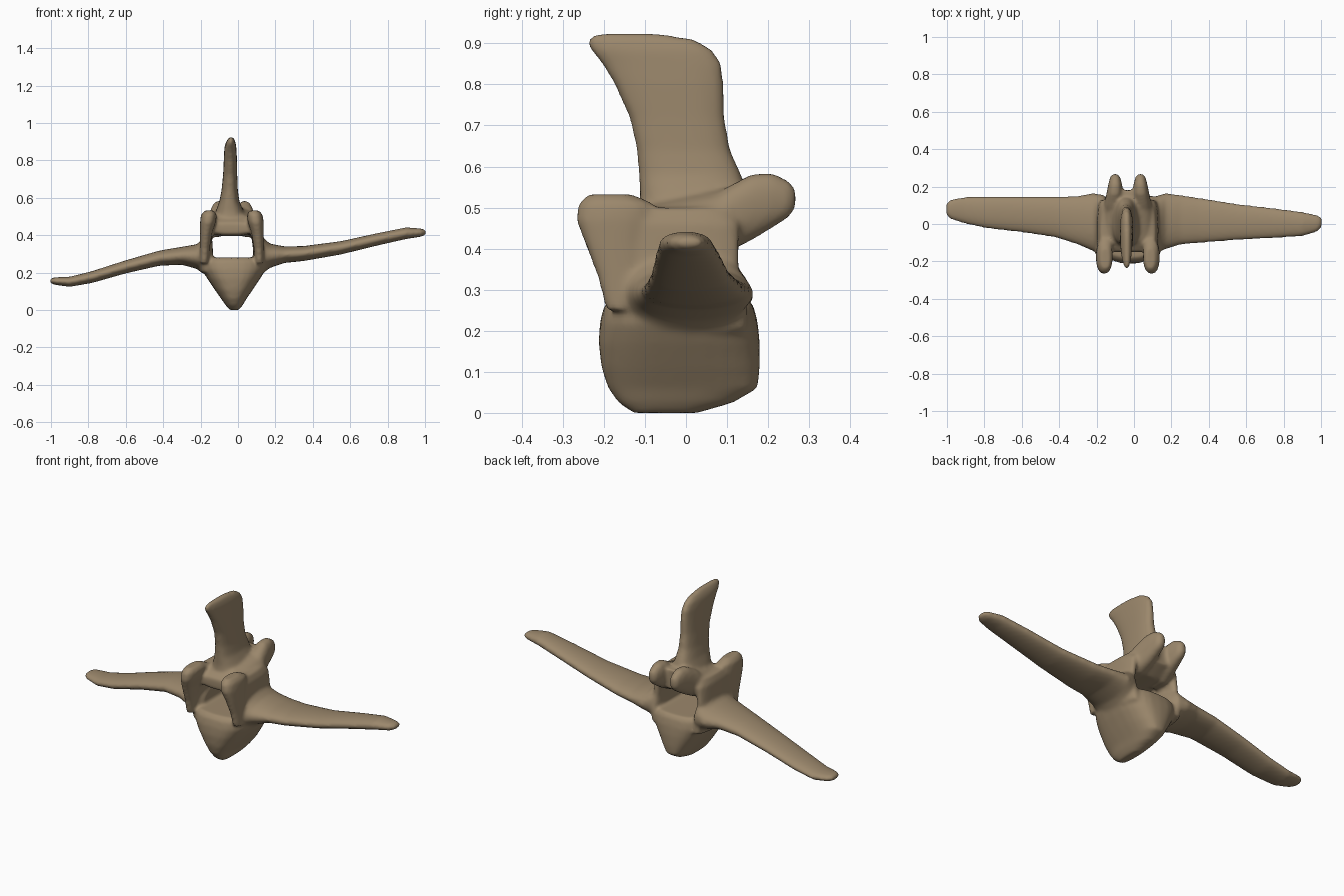
import bpy, bmesh, math
from mathutils import Vector

bone = bpy.data.materials.new("tan_bone")
bone.diffuse_color = (0.33, 0.245, 0.15, 1)
parts = []


def loft(name, axis, sections, power=2.2, n=28):
    """Closed skin over superellipse rings (t, a0, a1, b0, b1) along an axis; a, b are the other axes in order."""
    bm = bmesh.new()
    rings = []
    for t, a0, a1, b0, b1 in sections:
        ring = []
        for i in range(n):
            w = 2 * math.pi * i / n
            c, s = math.cos(w), math.sin(w)
            p = [(a0 + a1) / 2 + (a1 - a0) / 2 * math.copysign(abs(c) ** (2 / power), c),
                 (b0 + b1) / 2 + (b1 - b0) / 2 * math.copysign(abs(s) ** (2 / power), s)]
            p.insert(axis, t)
            ring.append(bm.verts.new(p))
        rings.append(ring)
    for r, q in zip(rings, rings[1:]):
        for i in range(n):
            bm.faces.new((r[i], r[(i + 1) % n], q[(i + 1) % n], q[i]))
    bm.faces.new(rings[0])
    bm.faces.new(rings[-1])
    bmesh.ops.recalc_face_normals(bm, faces=bm.faces)
    me = bpy.data.meshes.new(name)
    bm.to_mesh(me)
    bm.free()
    ob = bpy.data.objects.new(name, me)
    bpy.context.collection.objects.link(ob)
    parts.append(ob)
    return ob


def pair(name, axis, sections, power=2.2, cx=-0.033):
    """Left and right copies; x extents are distances from the centre line."""
    for side in (-1, 1):
        secs = []
        for t, a0, a1, b0, b1 in sections:
            x0, x1 = sorted((cx + side * a0, cx + side * a1))
            secs.append((t, x0, x1, b0, b1))
        loft(name, axis, secs, power)


# wedge-shaped main body
loft("body", 2, [
    (0.0, -0.045, 0.005, -0.13, 0.03), (0.025, -0.065, 0.025, -0.165, 0.115),
    (0.06, -0.09, 0.045, -0.19, 0.175), (0.11, -0.125, 0.08, -0.206, 0.18),
    (0.17, -0.165, 0.12, -0.213, 0.18), (0.22, -0.195, 0.15, -0.21, 0.175),
    (0.26, -0.195, 0.15, -0.2, 0.165), (0.28, -0.18, 0.135, -0.18, 0.15)], 2.7)

# side walls of the canal
pair("side_wall", 2, [
    (0.20, 0.08, 0.17, -0.15, 0.15), (0.28, 0.115, 0.178, -0.16, 0.15),
    (0.34, 0.112, 0.17, -0.17, 0.13), (0.40, 0.103, 0.166, -0.19, 0.13),
    (0.46, 0.085, 0.162, -0.2, 0.13), (0.50, 0.08, 0.145, -0.19, 0.10)], 2.6)

# front upright lugs
pair("front_lug", 2, [
    (0.25, 0.125, 0.17, -0.195, -0.10), (0.33, 0.118, 0.17, -0.215, -0.10),
    (0.41, 0.105, 0.17, -0.245, -0.10), (0.47, 0.085, 0.17, -0.268, -0.08),
    (0.51, 0.08, 0.165, -0.262, -0.08), (0.532, 0.095, 0.145, -0.24, -0.13)], 2.4)

# roof of the canal
loft("roof", 1, [
    (-0.15, -0.17, 0.10, 0.405, 0.465), (-0.09, -0.17, 0.10, 0.395, 0.51),
    (0.0, -0.165, 0.10, 0.395, 0.53), (0.10, -0.16, 0.10, 0.395, 0.55),
    (0.18, -0.12, 0.06, 0.44, 0.55)], 2.6)

# rear lugs
pair("rear_lug", 1, [
    (0.02, 0.03, 0.13, 0.39, 0.50), (0.10, 0.025, 0.128, 0.39, 0.55),
    (0.16, 0.025, 0.115, 0.42, 0.582), (0.21, 0.03, 0.105, 0.45, 0.585),
    (0.25, 0.04, 0.095, 0.475, 0.565), (0.268, 0.055, 0.08, 0.50, 0.545)], 2.3)

# tall flat spine
loft("spine", 2, [
    (0.44, -0.14, 0.065, -0.12, 0.16), (0.53, -0.118, 0.03, -0.112, 0.15),
    (0.58, -0.10, 0.008, -0.115, 0.135), (0.64, -0.088, -0.001, -0.12, 0.108),
    (0.72, -0.08, -0.004, -0.138, 0.094), (0.80, -0.076, -0.005, -0.175, 0.092),
    (0.85, -0.074, -0.008, -0.205, 0.088), (0.885, -0.07, -0.01, -0.235, 0.065),
    (0.91, -0.058, -0.018, -0.242, 0.02), (0.925, -0.046, -0.026, -0.22, -0.07)], 2.5)

# long side wings
loft("left_wing", 0, [
    (-1.006, 0.05, 0.11, 0.145, 0.168), (-0.98, 0.025, 0.132, 0.135, 0.175),
    (-0.90, 0.0, 0.145, 0.124, 0.178), (-0.78, -0.025, 0.146, 0.145, 0.208),
    (-0.60, -0.045, 0.146, 0.196, 0.266), (-0.42, -0.072, 0.146, 0.237, 0.318),
    (-0.30, -0.11, 0.15, 0.242, 0.338), (-0.22, -0.145, 0.165, 0.22, 0.352),
    (-0.16, -0.16, 0.155, 0.18, 0.40), (-0.135, -0.12, 0.12, 0.19, 0.36)], 2.1)
loft("right_wing", 0, [
    (1.006, -0.015, 0.035, 0.404, 0.426), (0.98, -0.042, 0.048, 0.392, 0.436),
    (0.90, -0.066, 0.065, 0.38, 0.442), (0.75, -0.076, 0.085, 0.346, 0.412),
    (0.55, -0.086, 0.108, 0.297, 0.368), (0.35, -0.102, 0.14, 0.262, 0.342),
    (0.25, -0.11, 0.155, 0.252, 0.34), (0.17, -0.135, 0.165, 0.225, 0.355),
    (0.12, -0.15, 0.15, 0.185, 0.40), (0.10, -0.12, 0.12, 0.19, 0.36)], 2.1)

# fuse all parts into one smooth bone
bpy.ops.object.select_all(action='DESELECT')
for ob in parts:
    ob.select_set(True)
bpy.context.view_layer.objects.active = parts[0]
bpy.ops.object.join()
vertebra = bpy.context.object
vertebra.name = "vertebra"
remesh = vertebra.modifiers.new("fuse", 'REMESH')
remesh.mode = 'VOXEL'
remesh.voxel_size = 0.009
remesh.use_smooth_shade = True
smooth = vertebra.modifiers.new("soften", 'SMOOTH')
smooth.factor = 0.5
smooth.iterations = 9
bpy.ops.object.modifier_apply(modifier="fuse")
bpy.ops.object.modifier_apply(modifier="soften")
vertebra.data.materials.clear()
vertebra.data.materials.append(bone)
bpy.ops.object.shade_smooth()
